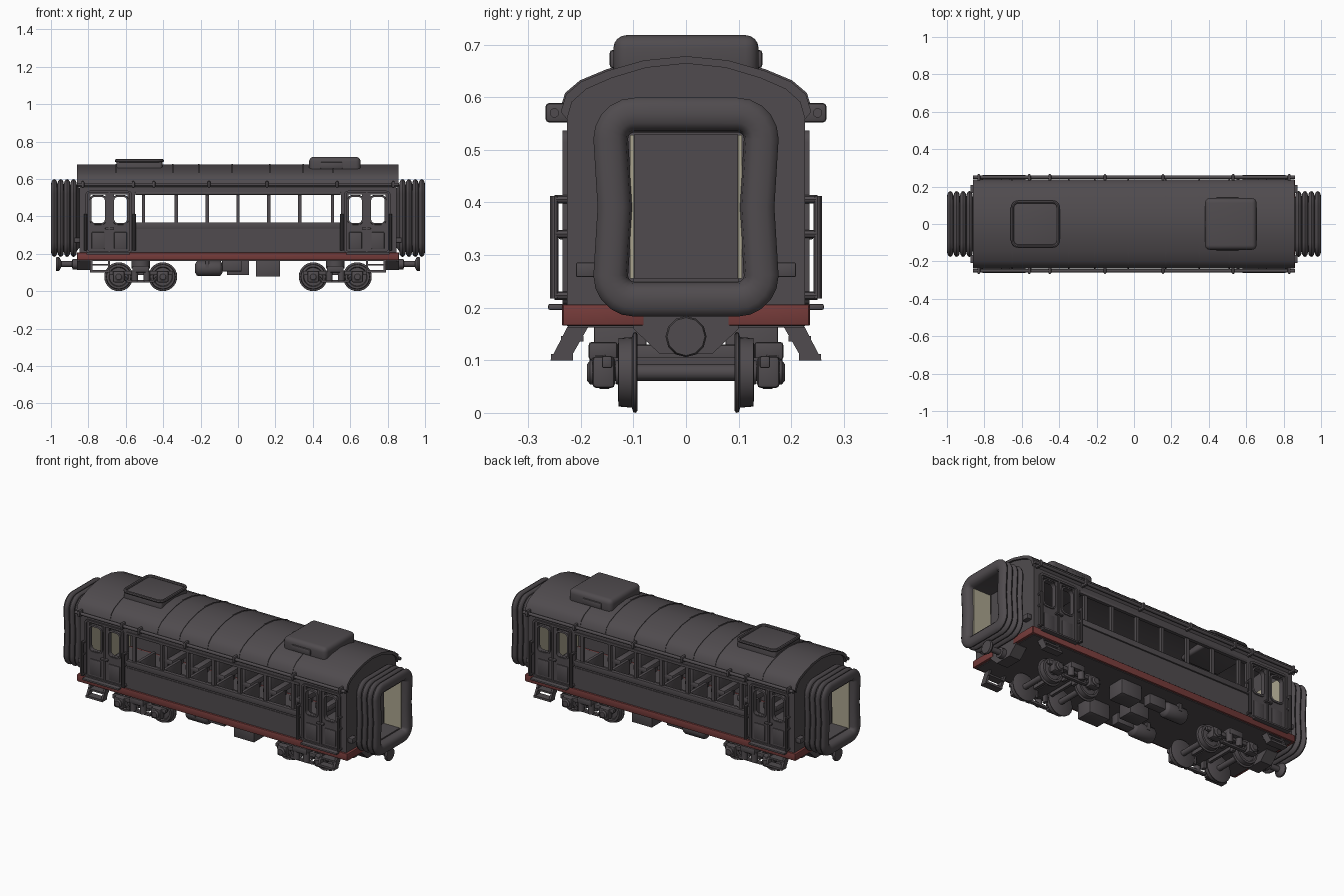
import bpy, bmesh, math
from mathutils import Vector

if "Cube" in bpy.data.objects:
    bpy.data.objects.remove(bpy.data.objects["Cube"])


def material(name, rgb):
    m = bpy.data.materials.new(name)
    m.diffuse_color = (*rgb, 1)
    m.use_nodes = True
    m.node_tree.nodes["Principled BSDF"].inputs["Base Color"].default_value = m.diffuse_color
    return m


GREY = material("charcoal grey", (0.080, 0.071, 0.077))
RED = material("dark red", (0.18, 0.044, 0.042))
CREAM = material("cream lining", (0.40, 0.37, 0.27))


def finish(bm, name, mats, angle=35):
    bmesh.ops.recalc_face_normals(bm, faces=bm.faces)
    me = bpy.data.meshes.new(name)
    bm.to_mesh(me)
    bm.free()
    for m in mats:
        me.materials.append(m)
    me.shade_smooth()
    me.set_sharp_from_angle(angle=math.radians(angle))
    ob = bpy.data.objects.new(name, me)
    bpy.context.collection.objects.link(ob)
    return ob


def box(name, x, y, z, mat=GREY, bevel=0.0, seg=2):
    """Box from (min, max) ranges."""
    bm = bmesh.new()
    bmesh.ops.create_cube(bm, size=1)
    for v in bm.verts:
        v.co = [sum(r) / 2 + c * abs(r[1] - r[0]) for r, c in zip((x, y, z), v.co)]
    if bevel:
        bmesh.ops.bevel(bm, geom=bm.edges[:], offset=bevel, segments=seg, affect='EDGES', profile=0.5)
    return finish(bm, name, [mat])


def lathe(name, origin, axis, profile, sides=24, mat=GREY):
    """Solid of revolution; profile is (distance along axis, radius)."""
    d = Vector(axis).normalized()
    q = d.to_track_quat('Z', 'Y')
    bm = bmesh.new()
    rings = []
    for t, r in profile:
        rings.append([bm.verts.new(Vector(origin) + q @ Vector((r * math.cos(k * math.tau / sides),
                     r * math.sin(k * math.tau / sides), t))) for k in range(sides)])
    for a, b in zip(rings, rings[1:]):
        for k in range(sides):
            n = (k + 1) % sides
            bm.faces.new((a[k], a[n], b[n], b[k]))
    bm.faces.new(rings[0][::-1])
    bm.faces.new(rings[-1])
    return finish(bm, name, [mat])


def rod(name, p, q, r, sides=10):
    d = Vector(q) - Vector(p)
    return lathe(name, p, d, [(0, r), (d.length, r)], sides)


def prism(name, pts, x0, x1, mat=GREY):
    """Polygon in (y, z) extruded along x."""
    bm = bmesh.new()
    a = [bm.verts.new((x0, y, z)) for y, z in pts]
    b = [bm.verts.new((x1, y, z)) for y, z in pts]
    for i in range(len(a)):
        j = (i + 1) % len(a)
        bm.faces.new((a[i], a[j], b[j], b[i]))
    bm.faces.new(a)
    bm.faces.new(b[::-1])
    return finish(bm, name, [mat])


def ring(name, axis, centre, half, radius, profile, pinch=0.0):
    """Rounded rectangular ring: closed profile of (outward offset, position along axis)."""
    put = {'X': lambda u, v, a: (a, u, v), 'Y': lambda u, v, a: (u, a, v), 'Z': lambda u, v, a: (u, v, a)}[axis]
    bm = bmesh.new()
    loops = []
    for d, a in profile:
        w, h, r = half[0] + d, half[1] + d, max(radius + d, 0.003)
        loop = []
        for c, (su, sv) in enumerate(((1, 1), (-1, 1), (-1, -1), (1, -1))):
            for k in range(6):
                t = (c + k / 5) * math.pi / 2
                loop.append((su * (w - r) + r * math.cos(t), sv * (h - r) + r * math.sin(t)))
            if c % 2:
                continue
            loop.append((0, sv * h))
        # waist points on the two upright sides
        loop.insert(13, (-w + pinch, 0))
        loop.append((w - pinch, 0))
        loops.append([bm.verts.new(put(centre[0] + u, centre[1] + v, a)) for u, v in loop])
    n = len(loops[0])
    for i, a in enumerate(loops):
        b = loops[(i + 1) % len(loops)]
        for k in range(n):
            bm.faces.new((a[k], a[(k + 1) % n], b[(k + 1) % n], b[k]))
    return finish(bm, name, [GREY], 40)


# Roof shell, its seams and the arched end walls
half = [(0.238, 0.572), (0.228, 0.605), (0.2, 0.629), (0.15, 0.650), (0.08, 0.670), (0, 0.678)]
arch = half + [(-y, z) for y, z in half[-2::-1]]


def offset(s, dz):
    return [(y * s, z + dz) for y, z in arch]


prism("roof", arch + offset(0.95, -0.014)[::-1], -0.862, 0.858)
for x in (-0.65, -0.35, -0.21, -0.03, 0.17, 0.35, 0.51):
    prism("roof_seam", offset(1.008, 0.003) + offset(0.98, -0.004)[::-1], x - 0.004, x + 0.004)
for s in (-1, 1):
    prism("end_wall", [(-0.226, 0.165)] + offset(0.948, -0.012)[::-1] + [(0.226, 0.165)], s * 0.832, s * 0.848)
    box("end_inner_lining", sorted((s * 0.826, s * 0.832)), (-0.2, 0.2), (0.21, 0.56), CREAM)

# Roof hatches
box("tall_roof_hatch", (0.38, 0.655), (-0.138, 0.138), (0.63, 0.718), bevel=0.025, seg=4)
box("hatch_vent", (0.44, 0.56), (-0.145, 0.145), (0.655, 0.69), bevel=0.006)
box("low_roof_hatch", (-0.65, -0.405), (-0.118, 0.118), (0.63, 0.696), bevel=0.012, seg=3)
tube = [(0.009 * math.cos(k * math.tau / 8), 0.697 + 0.009 * math.sin(k * math.tau / 8)) for k in range(8)]
ring("hatch_rim", 'Z', (-0.527, 0.0), (0.123, 0.118), 0.03, tube)

# Floor and interior benches
box("floor", (-0.845, 0.845), (-0.224, 0.224), (0.162, 0.205))
for i in range(7):
    for s in (-1, 1):
        x = -0.495 + i * 0.165
        y = sorted((s * 0.05, s * 0.2))
        box("seat", (x - 0.045, x + 0.045), y, (0.25, 0.285), bevel=0.01)
        box("seat_back", (x - 0.01, x + 0.01), y, (0.2, 0.365), bevel=0.006)

# Side walls with window and door openings
for s in (-1, 1):
    def side(a, b):
        return sorted((s * a, s * b))
    wall = side(0.208, 0.226)
    box("lower_side_wall", (-0.848, 0.848), wall, (0.165, 0.365))
    box("upper_side_wall", (-0.848, 0.848), wall, (0.518, 0.59))
    posts = [(-0.009 + x, 0.009 + x) for x in (-0.505, -0.33, -0.165, 0, 0.165, 0.33, 0.505)]
    for e in (-1, 1):
        posts += [sorted((e * a, e * b)) for a, b in ((0.55, 0.592), (0.664, 0.708), (0.788, 0.848))]
    for p in posts:
        box("window_post", p, wall, (0.36, 0.525))
    box("window_sill", (-0.55, 0.55), side(0.22, 0.234), (0.335, 0.368), bevel=0.003)
    box("window_top_rail", (-0.55, 0.55), side(0.22, 0.231), (0.515, 0.53), bevel=0.002)
    box("lower_side_panel", (-0.55, 0.55), side(0.22, 0.229), (0.21, 0.325))
    box("red_side_sill", (-0.86, 0.86), side(0.2, 0.236), (0.166, 0.206), RED, 0.003)
    # eaves rail and brackets
    rod("eaves_rail", (-0.86, s * 0.25, 0.57), (0.86, s * 0.25, 0.57), 0.009, 12)
    for x in (-0.83, -0.56, -0.45, -0.155, 0.155, 0.53, 0.83):
        box("rail_bracket", (x - 0.008, x + 0.008), side(0.215, 0.267), (0.552, 0.589), bevel=0.007)
    for e in (-1, 1):
        # doors with framed windows, handles and step plate
        trim = [(0, s * 0.222), (0, s * 0.235), (0.012, s * 0.235), (0.012, s * 0.222)]
        ring("door_frame", 'Y', (e * 0.691, 0.37), (0.112, 0.155), 0.01, trim)
        box("door_divider", sorted((e * 0.684, e * 0.692)), side(0.22, 0.234), (0.21, 0.53))
        for cx, w in ((0.628, 0.034), (0.748, 0.036)):
            frame = [(0, s * 0.206), (0, s * 0.233), (0.009, s * 0.231), (0.011, s * 0.206)]
            ring("door_window_frame", 'Y', (e * cx, 0.434), (w, 0.07), 0.02, frame)
            box("door_lower_panel", sorted((e * (cx - 0.034), e * (cx + 0.034))), side(0.22, 0.23), (0.225, 0.315), bevel=0.003)
        box("door_handle", sorted((e * 0.665, e * 0.71)), side(0.22, 0.242), (0.33, 0.34), bevel=0.003)
        box("door_step_plate", sorted((e * 0.58, e * 0.81)), side(0.225, 0.262), (0.196, 0.207), bevel=0.003)
        # handrails beside the doors
        for x in (0.555, 0.815):
            rod("handrail", (e * x, s * 0.25, 0.217), (e * x, s * 0.25, 0.412), 0.0085)
            for z in (0.223, 0.34, 0.406):
                rod("handrail_arm", (e * x, s * 0.215, z), (e * x, s * 0.25, z), 0.008, 8)
        # hanging footsteps
        for x in (0.69, 0.785):
            prism("step_hanger", [(s * y, z) for y, z in ((0.182, 0.17), (0.222, 0.17), (0.258, 0.10), (0.222, 0.10))],
                  e * x - 0.006, e * x + 0.006)
        box("lower_step", sorted((e * 0.685, e * 0.79)), side(0.215, 0.257), (0.1, 0.112))
        box("upper_step", sorted((e * 0.685, e * 0.79)), side(0.195, 0.238), (0.136, 0.146))

# Ends: bellows, door, coupler and red beams
for e in (-1, 1):
    def end(a, b):
        return sorted((e * a, e * b))
    fold = [(0.012, e * 0.845)]
    for i in range(4):
        x0 = 0.862 + i * 0.0345
        fold += [(0.036 + 0.03 * math.sin(t * math.pi / 6), e * (x0 + 0.0172 - 0.0172 * math.cos(t * math.pi / 6)))
                 for t in range(0 if i == 0 else 1, 6)]
        fold.append((0.036, e * (x0 + 0.0345)))
    fold += [(0.018, e * 0.999), (0.004, e * 0.987), (0, e * 0.965), (0, e * 0.845)]
    ring("gangway_bellows", 'X', (0, 0.391), (0.110, 0.142), 0.012, fold, 0.008)
    for s in (-1, 1):
        y = sorted((s * 0.099, s * 0.106))
        box("gangway_side_lining", end(0.86, 0.968), y, (0.255, 0.528), CREAM)
        box("red_end_beam", end(0.845, 0.862), sorted((s * 0.08, s * 0.234)), (0.166, 0.206), RED, 0.003)
        box("lamp_bracket", end(0.845, 0.875), sorted((s * 0.165, s * 0.209)), (0.258, 0.286), bevel=0.003)
    box("gangway_door", end(0.846, 0.858), (-0.098, 0.098), (0.25, 0.53))
    box("gangway_threshold", end(0.85, 0.96), (-0.1, 0.1), (0.243, 0.256))
    prism("coupler_mount", [(-0.1, 0.204), (0.1, 0.204), (0.1, 0.16), (0.05, 0.112), (-0.05, 0.112), (-0.1, 0.16)],
          e * 0.79, e * 0.86)
    lathe("coupler", (e * 0.84, 0, 0.145), (e, 0, 0), [(0, 0.028), (0.045, 0.028), (0.047, 0.016), (0.105, 0.016),
          (0.115, 0.035), (0.122, 0.039), (0.132, 0.036)], 12)

# Bogies
for cx in (-0.52, 0.52):
    for s in (-1, 1):
        def out(a, b):
            return sorted((s * a, s * b))
        box("bogie_side_frame", (cx - 0.17, cx + 0.17), out(0.14, 0.16), (0.085, 0.108), bevel=0.004)
        box("bogie_lower_bar", (cx - 0.075, cx + 0.075), out(0.145, 0.165), (0.045, 0.06), bevel=0.003)
        box("bogie_side_bearer", (cx - 0.045, cx + 0.045), out(0.13, 0.185), (0.10, 0.135), bevel=0.006)
        for k in (-1, 1):
            wx = cx + k * 0.118
            lathe("wheel", (wx, s * 0.092, 0.077), (0, s, 0), [(0, 0.072), (0.003, 0.077), (0.008, 0.076), (0.011, 0.067),
                  (0.036, 0.065), (0.037, 0.053), (0.028, 0.049), (0.03, 0.025), (0.042, 0.022)], 28)
            box("axle_box", (wx - 0.03, wx + 0.03), out(0.135, 0.178), (0.047, 0.108), bevel=0.008)
            lathe("axle_cap", (wx, s * 0.17, 0.077), (0, s, 0), [(0, 0.024), (0.012, 0.024), (0.018, 0.016)], 14)
            lathe("bogie_spring", (cx + k * 0.032, s * 0.165, 0.055), (0, 0, 1), [(0, 0.018), (0.055, 0.018)], 12)
            rod("frame_strut", (cx + k * 0.07, s * 0.152, 0.052), (cx + k * 0.1, s * 0.152, 0.09), 0.008, 8)
            box("brake_block", (wx - k * 0.094, wx - k * 0.076), out(0.1, 0.128), (0.05, 0.105), bevel=0.003)
    for k in (-1, 1):
        rod("axle", (cx + k * 0.118, -0.14, 0.077), (cx + k * 0.118, 0.14, 0.077), 0.016, 12)
        box("bogie_cross_bar", (cx + k * 0.055 - 0.008, cx + k * 0.055 + 0.008), (-0.145, 0.145), (0.085, 0.105))
    box("bogie_bolster", (cx - 0.035, cx + 0.035), (-0.16, 0.16), (0.09, 0.13), bevel=0.006)
    rod("bogie_pivot", (cx, 0, 0.12), (cx, 0, 0.168), 0.05, 20)

# Equipment under the floor
for s in (-1, 1):
    y = s * 0.125
    box("equipment_box", (0.095, 0.225), (y - 0.05, y + 0.05), (0.078, 0.168), bevel=0.005)
    lathe("air_tank", (-0.23, y, 0.122), (1, 0, 0), [(0, 0.022), (0.01, 0.038), (0.018, 0.042), (0.13, 0.042),
          (0.138, 0.038), (0.148, 0.022)], 20)
    box("tank_strap", (-0.175, -0.155), (y - 0.044, y + 0.044), (0.12, 0.168))
    box("tank_valve", (-0.085, 0.02), (y - 0.025, y + 0.025), (0.105, 0.165), bevel=0.005)
box("battery_box", (-0.06, 0.06), (-0.045, 0.045), (0.085, 0.168), bevel=0.005)
